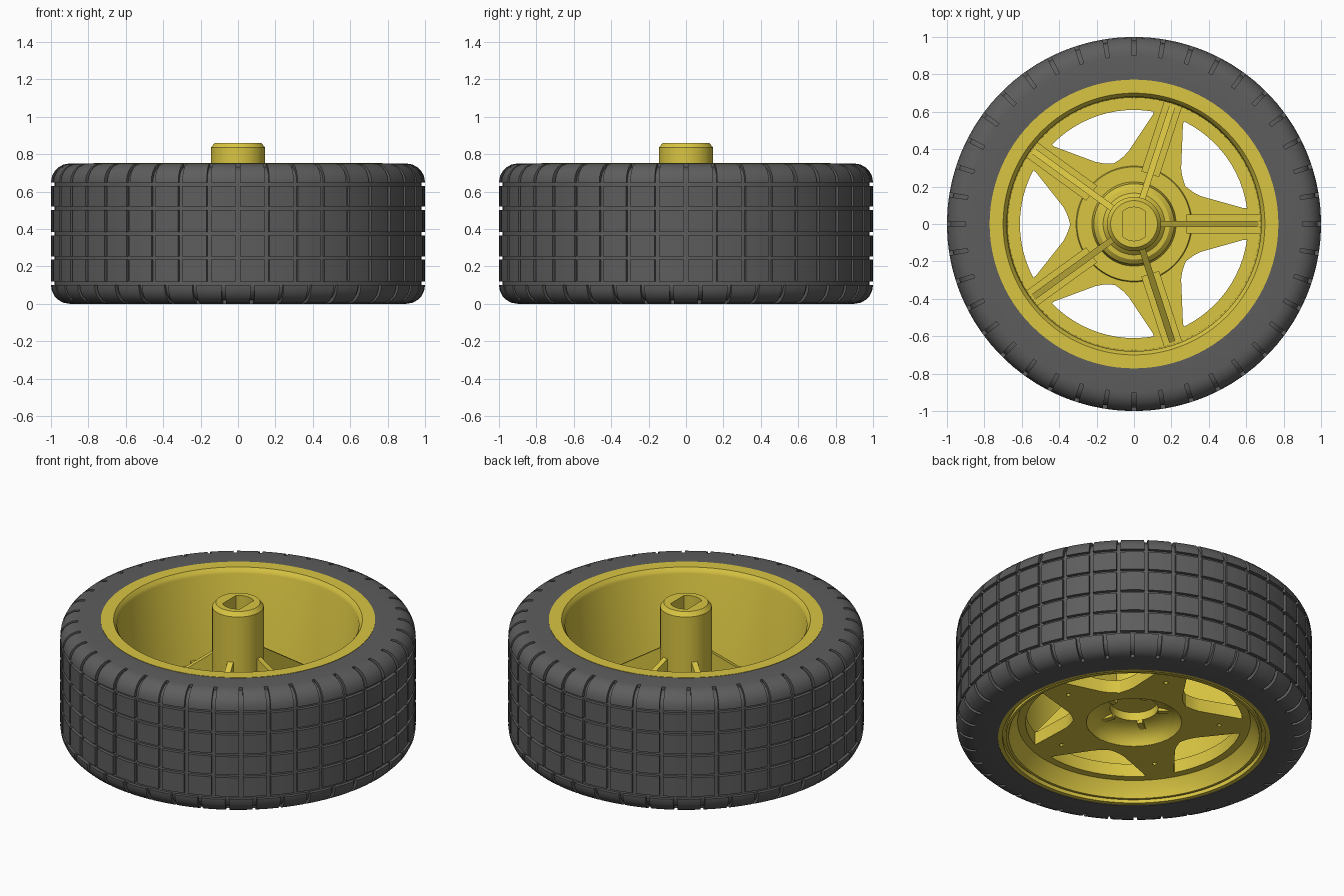
import bpy, bmesh
from math import sin, cos, pi, radians, hypot
from mathutils import Vector, Matrix

cube = bpy.data.objects.get("Cube")
if cube:
    bpy.data.objects.remove(cube)


def material(name, rgb):
    m = bpy.data.materials.new(name)
    m.use_nodes = True
    m.diffuse_color = (*rgb, 1)
    m.node_tree.nodes["Principled BSDF"].inputs["Base Color"].default_value = (*rgb, 1)
    return m


RUBBER = material("dark grey rubber", (0.11, 0.11, 0.11))
YELLOW = material("yellow plastic", (0.70, 0.56, 0.055))


def finish(ob, mat, smooth=True):
    ob.data.materials.clear()
    ob.data.materials.append(mat)
    bpy.ops.object.select_all(action='DESELECT')
    ob.select_set(True)
    bpy.context.view_layer.objects.active = ob
    if smooth:
        bpy.ops.object.shade_smooth_by_angle(angle=radians(30))
    return ob


def from_bmesh(name, bm, mat):
    me = bpy.data.meshes.new(name)
    bm.to_mesh(me)
    bm.free()
    ob = bpy.data.objects.new(name, me)
    bpy.context.collection.objects.link(ob)
    return finish(ob, mat)


def revolve(profile, angles, closed=True):
    """Spin an (r, z) profile through the angles; returns bmesh and faces by (step, row)."""
    bm = bmesh.new()
    rings = [[bm.verts.new((r * cos(a), r * sin(a), z)) for r, z in profile] for a in angles]
    rows = len(profile) if closed else len(profile) - 1
    faces = {}
    for i, ring in enumerate(rings):
        nxt = rings[(i + 1) % len(rings)]
        for j in range(rows):
            k = (j + 1) % len(profile)
            faces[i, j] = bm.faces.new((ring[j], nxt[j], nxt[k], ring[k]))
    return bm, faces


def even(n):
    return [2 * pi * i / n for i in range(n)]


def lathe(name, profile, mat, closed=True, n=96):
    bm, _ = revolve(profile, even(n), closed)
    bmesh.ops.remove_doubles(bm, verts=bm.verts, dist=1e-5)
    bmesh.ops.recalc_face_normals(bm, faces=bm.faces)
    return from_bmesh(name, bm, mat)


def cut_plate(name, outlines, z0, z1, mat):
    """Flat plate from nested 2D outlines; inner outlines become holes."""
    cu = bpy.data.curves.new(name, 'CURVE')
    cu.dimensions = '2D'
    cu.fill_mode = 'BOTH'
    cu.extrude = (z1 - z0) / 2
    for pts in outlines:
        sp = cu.splines.new('POLY')
        sp.points.add(len(pts) - 1)
        for p, (x, y) in zip(sp.points, pts):
            p.co = (x, y, 0, 1)
        sp.use_cyclic_u = True
    ob = bpy.data.objects.new(name, cu)
    bpy.context.collection.objects.link(ob)
    ob.location.z = (z0 + z1) / 2
    finish(ob, mat, False)
    bpy.ops.object.convert(target='MESH')
    return finish(bpy.context.object, mat)


def circle(r, n=96, cx=0, cy=0):
    return [(cx + r * cos(a), cy + r * sin(a)) for a in even(n)]


def polar(r, a):
    return (r * cos(a), r * sin(a))


# Tyre: rounded cross-section with a grid of sunken tread grooves
CORNER, TOP, BEAD, GROOVE = 0.10, 0.75, 0.765, 0.02
bands = [0.11, 0.245, 0.375, 0.51, 0.64]
arc = [radians(a) for a in (-90, -72, -54, -36, -18, 0)]
low = [(0.9 + CORNER * cos(a), CORNER + CORNER * sin(a)) for a in arc]
high = [(r, TOP - z) for r, z in reversed(low)]
mid = []
for z in bands:
    mid += [(1, z - 0.009), (1, z + 0.009)]
mid[-1] = (1, 0.649)
profile = [(BEAD, 0)] + low + mid + high + [(BEAD, TOP)]

PITCHES, HALF = 40, 0.011
step = 2 * pi / PITCHES
angles = []
for i in range(PITCHES):
    a = i * step
    angles += [a - HALF, a + HALF, a + step / 2 - HALF, a + step / 2 + HALF]
bm, faces = revolve(profile, angles)

first_mid = 1 + len(low)
last_mid = first_mid + len(mid) - 1
grooves = []
for (i, j), f in faces.items():
    if j == len(profile) - 1 or j == 0 or j == len(profile) - 2:
        continue
    band = first_mid <= j < last_mid and (j - first_mid) % 2 == 0
    across = i % 4 == 0 and j >= first_mid
    lower = i % 4 == 2 and j < first_mid
    if band or across or lower:
        grooves.append(f)
bmesh.ops.recalc_face_normals(bm, faces=bm.faces)
sunk = bmesh.ops.extrude_face_region(bm, geom=grooves)["geom"]
bmesh.ops.delete(bm, geom=[f for f in grooves if f.is_valid], context='FACES_ONLY')
for v in (g for g in sunk if isinstance(g, bmesh.types.BMVert)):
    r = hypot(v.co.x, v.co.y)
    core_r, core_z = min(r, 0.9), min(max(v.co.z, CORNER), TOP - CORNER)
    n = Vector((r - core_r, v.co.z - core_z)).normalized()
    v.co.x *= (r - GROOVE * n.x) / r
    v.co.y *= (r - GROOVE * n.x) / r
    v.co.z -= GROOVE * n.y
bmesh.ops.recalc_face_normals(bm, faces=bm.faces)
from_bmesh("tyre", bm, RUBBER)

# Rim barrel with top flange and stepped lower lip
FLOOR, UNDER = 0.18, 0.10
lathe("rim", [(0.772, 0.003), (0.772, 0.752), (0.70, 0.752), (0.687, 0.735), (0.68, 0.72),
              (0.675, FLOOR - 0.02), (0.655, UNDER), (0.69, 0.05), (0.705, 0.012), (0.72, 0.012),
              (0.72, 0.03), (0.74, 0.03), (0.74, 0.003)], YELLOW)

# Spoke plate: five tapered windows between spokes, with a small hole in each spoke
SPOKES = 5
sector = 2 * pi / SPOKES


def window(base):
    half = sector / 2
    # one side of the opening, measured from the spoke axis at angle 0
    side = [(0.585, 0.085), (0.36, 0.148), (0.325, 0.165), (0.30, 0.182), (0.278, 0.198)]
    side = [Matrix.Rotation(-half, 2) @ Vector(p) for p in side]
    rim = [polar(0.61, a) for a in [half * (-0.78 + 0.13 * k) for k in range(13)]]
    pts = [Vector(p) for p in rim]
    pts += [Vector((p.x, -p.y)) for p in side]
    pts += list(reversed(side))[1:]
    rot = Matrix.Rotation(base + half, 2)
    return [tuple(rot @ p) for p in pts]


outlines = [circle(0.676), circle(0.27)]
for s in range(SPOKES):
    outlines.append(window(s * sector))
    outlines.append(circle(0.013, 12, *polar(0.48, s * sector)))
cut_plate("spoke_plate", outlines, UNDER, FLOOR, YELLOW)

# Hub: raised collar, tube with chamfered top, and hollow dished underside
lathe("hub", [(0, 0.24), (0.135, 0.24), (0.135, 0.19), (0.17, 0.185), (0.22, 0.165), (0.255, 0.13),
              (0.268, UNDER), (0.29, UNDER + 0.01), (0.31, FLOOR), (0.305, FLOOR + 0.012),
              (0.225, FLOOR + 0.012), (0.215, 0.24), (0.19, 0.262), (0.165, 0.265), (0.145, 0.285),
              (0.145, 0.835), (0.125, 0.86)], YELLOW, closed=False, n=64)

# Axle socket with two flats in the hub top
flat = radians(48)
socket = [polar(0.09, flat + (pi - 2 * flat) * k / 10) for k in range(11)]
socket += [(-x, -y) for x, y in socket]
cut_plate("hub_top", [circle(0.125, 64), socket], 0.68, 0.86, YELLOW)
lathe("socket_floor", [(0, 0.68), (0.12, 0.68), (0.12, 0.66), (0, 0.66)], YELLOW, closed=False, n=32)


# Spoke ridges and sloping gussets
def prism(name, outline, width, angle):
    """Extrude an (r, z) outline sideways and turn it to the spoke angle."""
    bm = bmesh.new()
    f = bm.faces.new([bm.verts.new((r, -width / 2, z)) for r, z in outline])
    ext = bmesh.ops.extrude_face_region(bm, geom=[f])["geom"]
    bmesh.ops.translate(bm, vec=(0, width, 0), verts=[g for g in ext if isinstance(g, bmesh.types.BMVert)])
    if not any(x.normal.y < -0.5 for x in bm.faces):
        bm.faces.new([v for v in bm.verts if v.co.y < 0][:len(outline)])
    bmesh.ops.recalc_face_normals(bm, faces=bm.faces)
    bmesh.ops.rotate(bm, cent=(0, 0, 0), matrix=Matrix.Rotation(angle, 3, 'Z'), verts=bm.verts)
    return from_bmesh(name, bm, YELLOW)


for s in range(SPOKES):
    prism(f"spoke_ridge_{s + 1}", [(0.28, 0.17), (0.678, 0.17), (0.678, 0.205), (0.28, 0.205)], 0.10, s * sector)
    prism(f"gusset_{s + 1}", [(0.135, 0.17), (0.665, 0.17), (0.665, 0.21), (0.135, 0.56)], 0.034, s * sector)
